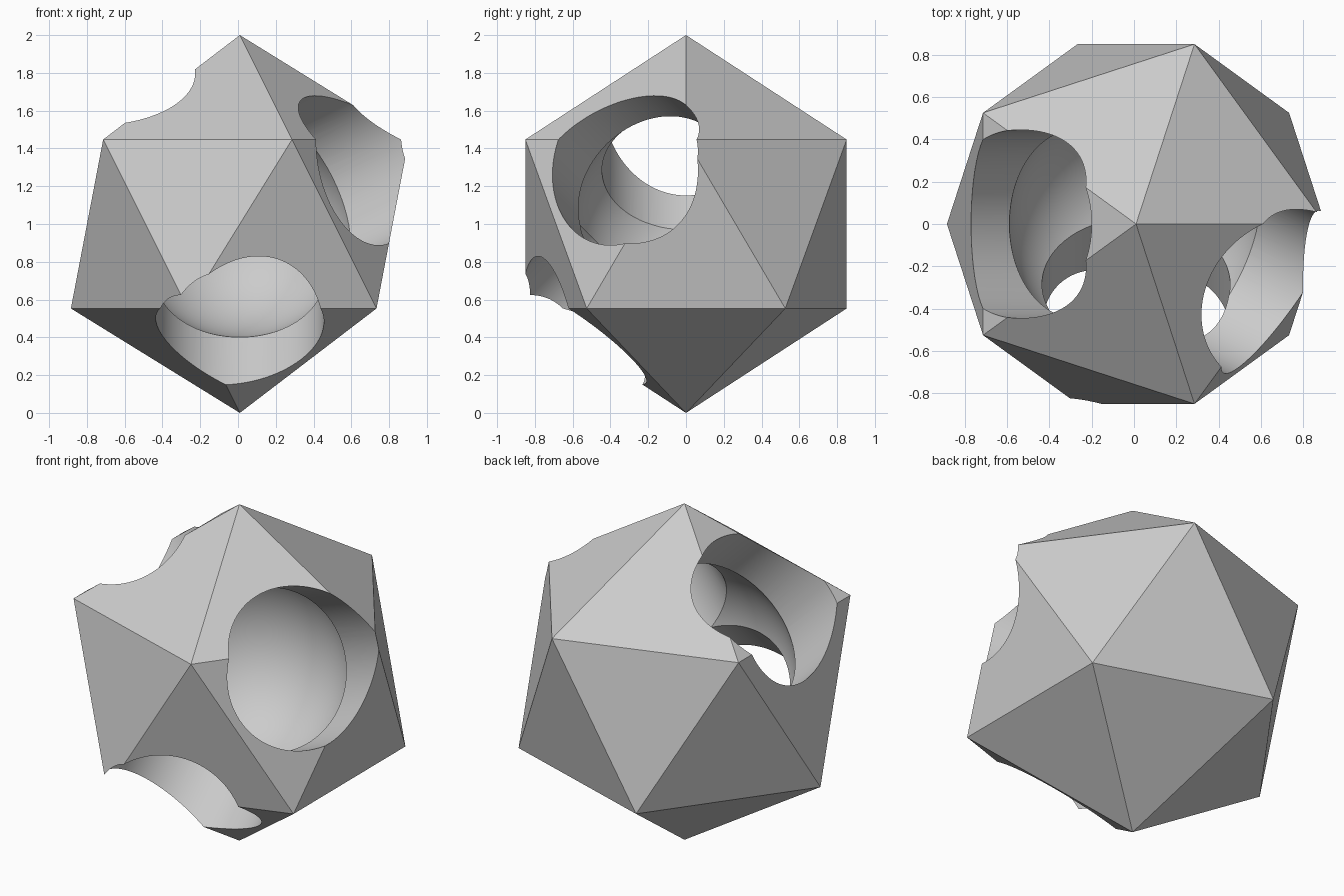
import bpy
from mathutils import Vector

if "Cube" in bpy.data.objects:
    bpy.data.objects.remove(bpy.data.objects["Cube"], do_unlink=True)

CENTRE = Vector((0, 0, 1))
CAVITY_RADIUS = 0.6
BORE_RADIUS = 0.445
BORE_LENGTH = 1.4
BORE_DIRECTIONS = {
    "upper_bore": (-1, 0, 1),
    "lower_bore": (0, -1, -1),
    "side_bore": (2, -1, 1),
}


def name_active(name):
    obj = bpy.context.object
    obj.name = name
    return obj


def add_bore(name, direction):
    """Cylinder running from the centre outward along a direction."""
    axis = Vector(direction).normalized()
    bpy.ops.mesh.primitive_cylinder_add(
        vertices=128, radius=BORE_RADIUS, depth=BORE_LENGTH,
        location=CENTRE + axis * BORE_LENGTH / 2,
        rotation=axis.to_track_quat('Z', 'Y').to_euler())
    return name_active(name)


# Twenty-sided solid
bpy.ops.mesh.primitive_ico_sphere_add(subdivisions=1, radius=1, location=CENTRE)
shell = name_active("icosahedron_shell")

# Round inner cavity and the three bores that open into it
bpy.ops.mesh.primitive_uv_sphere_add(
    segments=96, ring_count=48, radius=CAVITY_RADIUS, location=CENTRE)
cutters = [name_active("cavity")]
cutters += [add_bore(name, d) for name, d in BORE_DIRECTIONS.items()]

for cutter in cutters:
    cutter.hide_render = True
    mod = shell.modifiers.new(cutter.name, 'BOOLEAN')
    mod.operation = 'DIFFERENCE'
    mod.solver = 'EXACT'
    mod.object = cutter

# Bake the cuts and discard the cutters
bpy.context.view_layer.update()
depsgraph = bpy.context.evaluated_depsgraph_get()
cut_mesh = bpy.data.meshes.new_from_object(shell.evaluated_get(depsgraph))
shell.modifiers.clear()
shell.data = cut_mesh
for cutter in cutters:
    bpy.data.objects.remove(cutter, do_unlink=True)

# Centre the cut solid sideways
xs = [v.co.x for v in cut_mesh.vertices]
shell.location.x = -(min(xs) + max(xs)) / 2

# Smooth bores, crisp facets
bpy.ops.object.select_all(action='DESELECT')
shell.select_set(True)
bpy.context.view_layer.objects.active = shell
bpy.ops.object.shade_smooth_by_angle(angle=0.5)

# Single grey material
grey = bpy.data.materials.new("light_grey")
grey.use_nodes = True
colour = (0.6, 0.6, 0.6, 1)
grey.diffuse_color = colour
grey.node_tree.nodes["Principled BSDF"].inputs["Base Color"].default_value = colour
cut_mesh.materials.clear()
cut_mesh.materials.append(grey)
